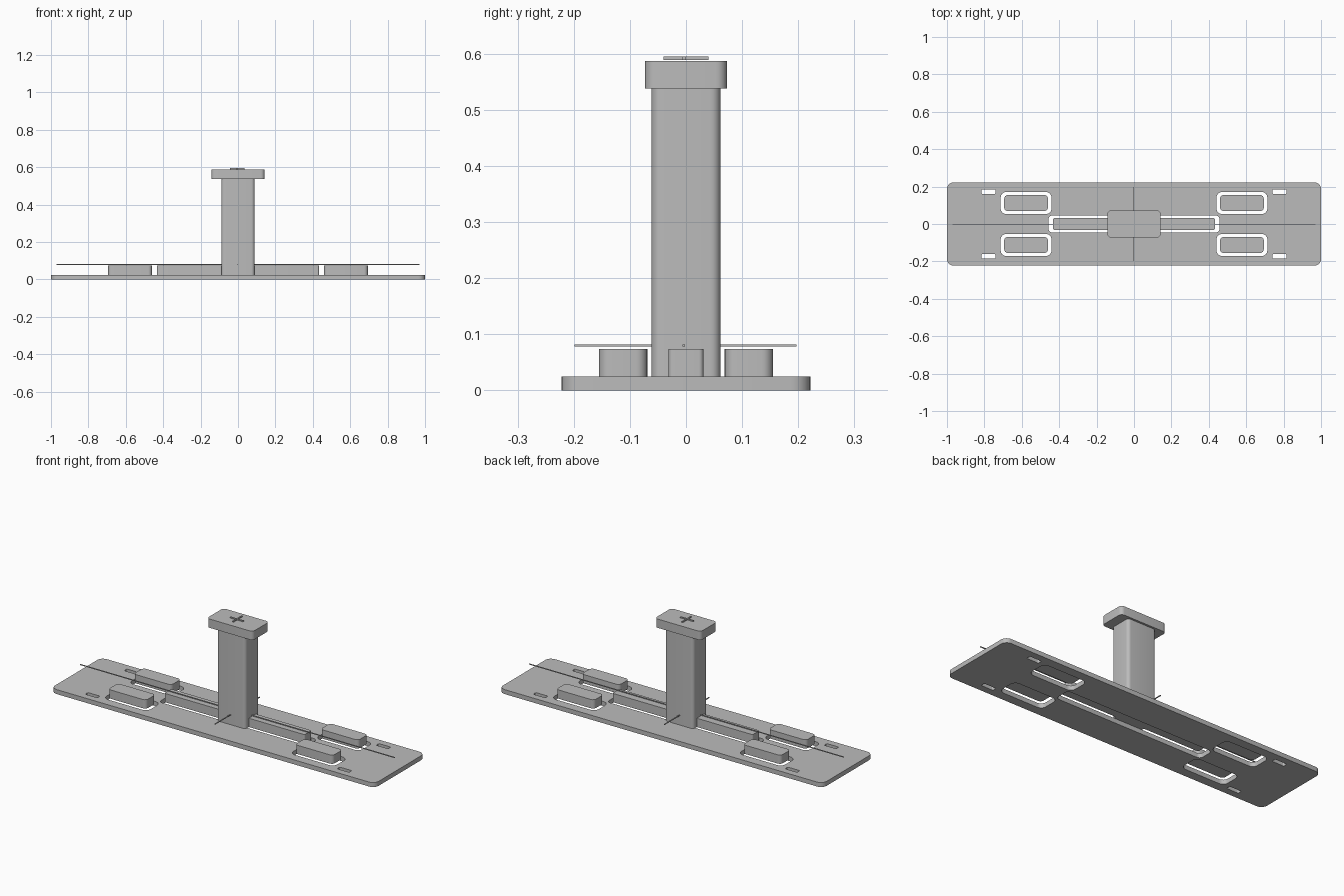
import bpy
import bmesh
from math import sin, cos, pi

cube = bpy.data.objects.get("Cube")
if cube:
    bpy.data.objects.remove(cube, do_unlink=True)

grey = bpy.data.materials.new("plain grey")
grey.use_nodes = True
colour = (0.5, 0.5, 0.5, 1)
grey.diffuse_color = colour
grey.node_tree.nodes["Principled BSDF"].inputs["Base Color"].default_value = colour


def rounded(cx, cy, hx, hy, r, steps=6):
    """Outline of a rounded rectangle from its centre and half sizes."""
    points = []
    for i, (sx, sy) in enumerate([(1, 1), (-1, 1), (-1, -1), (1, -1)]):
        for k in range(steps + 1):
            a = (i + k / steps) * pi / 2
            points.append((cx + sx * (hx - r) + r * cos(a),
                           cy + sy * (hy - r) + r * sin(a)))
    return points


def slab(name, outlines, z0, z1):
    """Solid from the first outline, with the other outlines as holes."""
    curve = bpy.data.curves.new(name, 'CURVE')
    curve.dimensions = '2D'
    curve.fill_mode = 'BOTH'
    curve.extrude = (z1 - z0) / 2
    for outline in outlines:
        spline = curve.splines.new('POLY')
        spline.points.add(len(outline) - 1)
        for point, (x, y) in zip(spline.points, outline):
            point.co = (x, y, 0, 1)
        spline.use_cyclic_u = True
    temp = bpy.data.objects.new("outline", curve)
    bpy.context.collection.objects.link(temp)
    bpy.context.view_layer.update()
    evaluated = temp.evaluated_get(bpy.context.evaluated_depsgraph_get())
    mesh = bpy.data.meshes.new_from_object(evaluated)
    bpy.data.objects.remove(temp, do_unlink=True)
    bpy.data.curves.remove(curve)

    # Weld the walls to the caps
    bm = bmesh.new()
    bm.from_mesh(mesh)
    bmesh.ops.translate(bm, verts=bm.verts, vec=(0, 0, (z0 + z1) / 2))
    bmesh.ops.remove_doubles(bm, verts=bm.verts, dist=0.00005)
    bmesh.ops.recalc_face_normals(bm, faces=bm.faces)
    bm.to_mesh(mesh)
    bm.free()
    mesh.name = name
    mesh.materials.clear()
    mesh.materials.append(grey)
    return finish(name, mesh)


def finish(name, mesh):
    obj = bpy.data.objects.new(name, mesh)
    bpy.context.collection.objects.link(obj)
    bpy.ops.object.select_all(action='DESELECT')
    obj.select_set(True)
    bpy.context.view_layer.objects.active = obj
    bpy.ops.object.shade_smooth_by_angle()
    return obj


def bar(name, centre, size):
    """Thin square-edged bar."""
    bm = bmesh.new()
    bmesh.ops.create_cube(bm, size=1)
    bmesh.ops.scale(bm, verts=bm.verts, vec=size)
    bmesh.ops.translate(bm, verts=bm.verts, vec=centre)
    mesh = bpy.data.meshes.new(name)
    bm.to_mesh(mesh)
    bm.free()
    mesh.materials.append(grey)
    obj = bpy.data.objects.new(name, mesh)
    bpy.context.collection.objects.link(obj)


corners = [(sx, sy) for sx in (-1, 1) for sy in (-1, 1)]
plate_top, pad_top, column_top, cap_top = 0.025, 0.074, 0.538, 0.587

# Base plate with clearance holes, a long centre slot and small end slots
holes = [rounded(0, 0, 0.457, 0.045, 0.02)]
for sx, sy in corners:
    holes.append(rounded(sx * 0.577, sy * 0.112, 0.136, 0.059, 0.03))
    holes.append(rounded(sx * 0.778, sy * 0.172, 0.037, 0.012, 0.006))
slab("base_plate", [rounded(0, 0, 1, 0.222, 0.035)] + holes, 0, plate_top)

# Four pads and the centre rail
for sx, sy in corners:
    name = ("back" if sy > 0 else "front") + ("_left" if sx > 0 else "_right") + "_pad"
    slab(name, [rounded(sx * 0.577, sy * 0.112, 0.117, 0.043, 0.02)], plate_top, pad_top)
slab("centre_rail", [rounded(0, 0, 0.433, 0.031, 0.008)], plate_top, pad_top)

# Column and its cap
slab("column", [rounded(0, 0, 0.089, 0.0615, 0.018)], plate_top, column_top)
slab("cap", [rounded(0, 0, 0.142, 0.073, 0.02)], column_top, cap_top)

# Thin guide bars over the plate and the cross mark over the cap
off = -0.004
bar("long_guide", (0, off, 0.08), (1.943, 0.005, 0.004))
bar("short_guide", (off, -0.001, 0.08), (0.005, 0.396, 0.004))
bar("cross_mark_long", (off, off, 0.592), (0.08, 0.007, 0.006))
bar("cross_mark_short", (off, 0, 0.592), (0.007, 0.08, 0.006))
